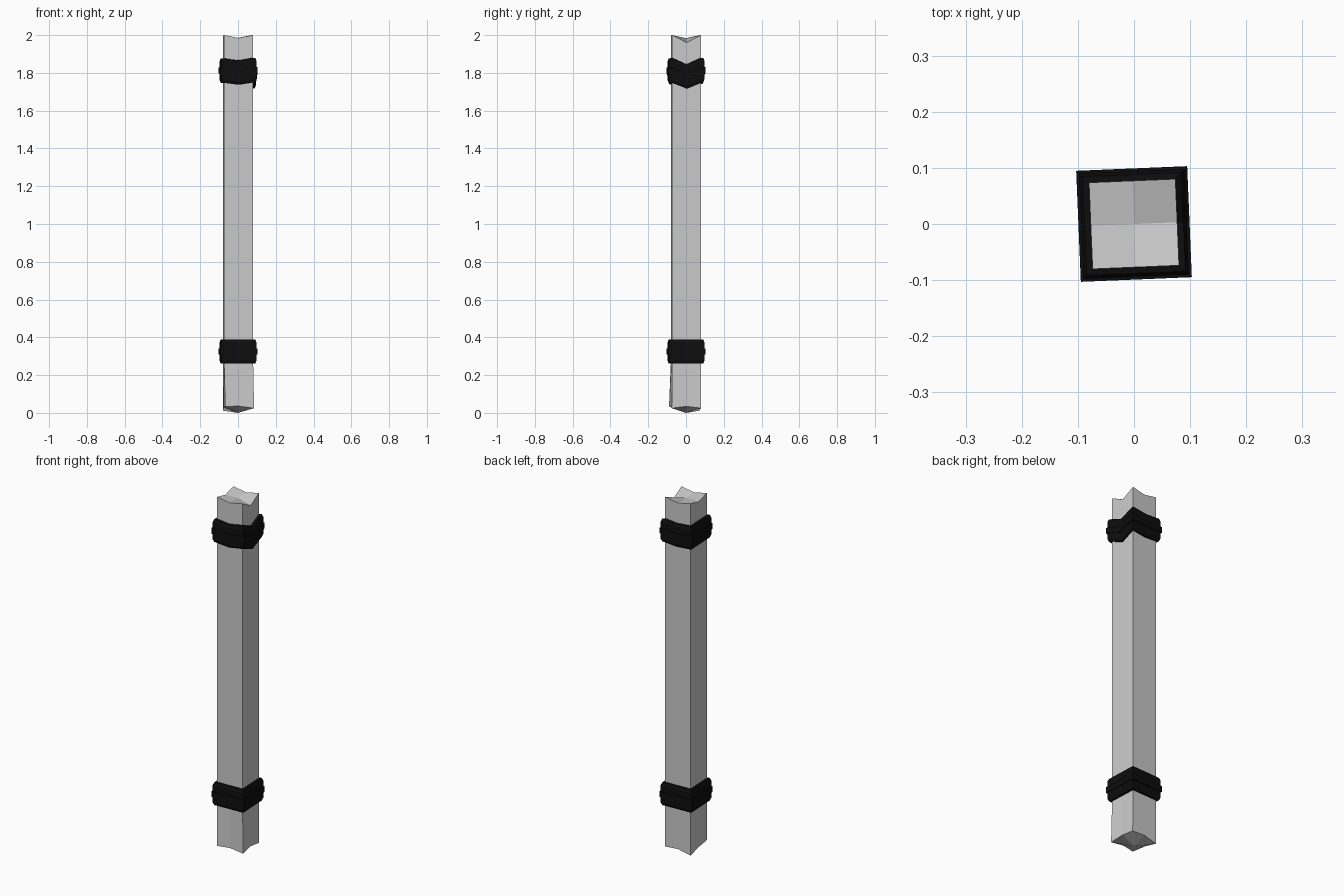
import bpy, math

if "Cube" in bpy.data.objects:
    bpy.data.objects.remove(bpy.data.objects["Cube"])

# walk round the square: corners and edge middles, starting front left
RING = [(-1, -1), (0, -1), (1, -1), (1, 0), (1, 1), (0, 1), (-1, 1), (-1, 0)]
TURN = math.radians(2.4)


def make(name, verts, faces):
    c, s = math.cos(TURN), math.sin(TURN)
    verts = [(x * c - y * s, x * s + y * c, z) for x, y, z in verts]
    mesh = bpy.data.meshes.new(name)
    mesh.from_pydata(verts, [], faces)
    ob = bpy.data.objects.new(name, mesh)
    bpy.context.collection.objects.link(ob)
    return ob


def walls(rows, closed=False):
    # quads joining successive eight-point rings
    faces = []
    for r in range(rows if closed else rows - 1):
        a, b = r * 8, ((r + 1) % rows) * 8
        for i in range(8):
            j = (i + 1) % 8
            faces.append((a + i, a + j, b + j, b + i))
    return faces


# wooden post with rough-cut ends
H = 0.077
bottom_z = [0.034, 0.036, 0.025, 0.035, 0.025, 0.03, 0.012, 0.03]
top_z = [2.0, 1.985, 2.0, 1.96, 2.0, 1.985, 2.0, 1.982]
shift = {0: (0.006, -0.01), 2: (0.005, -0.002), 4: (0.002, 0)}
verts = []
for i, (x, y) in enumerate(RING):
    dx, dy = shift.get(i, (0, 0))
    verts.append((x * H + dx, y * H + dy, bottom_z[i]))
for z in (0.27, 1.74):
    verts += [(x * H, y * H, z) for x, y in RING]
verts += [(x * H, y * H, top_z[i]) for i, (x, y) in enumerate(RING)]
faces = walls(4)
verts += [(0, 0, 0.0), (0, 0, 1.984)]
for k in (0, 2, 4, 6):
    p, q, r = (k - 1) % 8, k, k + 1
    faces.append((32, r, q, p))
    faces.append((33, 24 + p, 24 + q, 24 + r))
make("post", verts, faces)

# black straps with a raised middle rib
black = bpy.data.materials.new("black_strap")
black.diffuse_color = (0.004, 0.004, 0.004, 1)
black.use_nodes = True
black.node_tree.nodes["Principled BSDF"].inputs["Base Color"].default_value = black.diffuse_color
PROFILE = [(0.075, -0.065), (0.088, -0.064), (0.094, -0.048), (0.094, -0.016),
           (0.099, -0.016), (0.099, 0.016), (0.094, 0.016), (0.094, 0.048),
           (0.088, 0.064), (0.075, 0.065)]


def strap(name, z, sag):
    verts = [(x * r, y * r, z + h + sag[i])
             for r, h in PROFILE for i, (x, y) in enumerate(RING)]
    ob = make(name, verts, walls(len(PROFILE), closed=True))
    ob.data.materials.append(black)


strap("lower_strap", 0.325, [0] * 8)
strap("upper_strap", 1.812, [0, -0.01, 0.003, -0.031, 0.003, -0.006, 0, 0])
